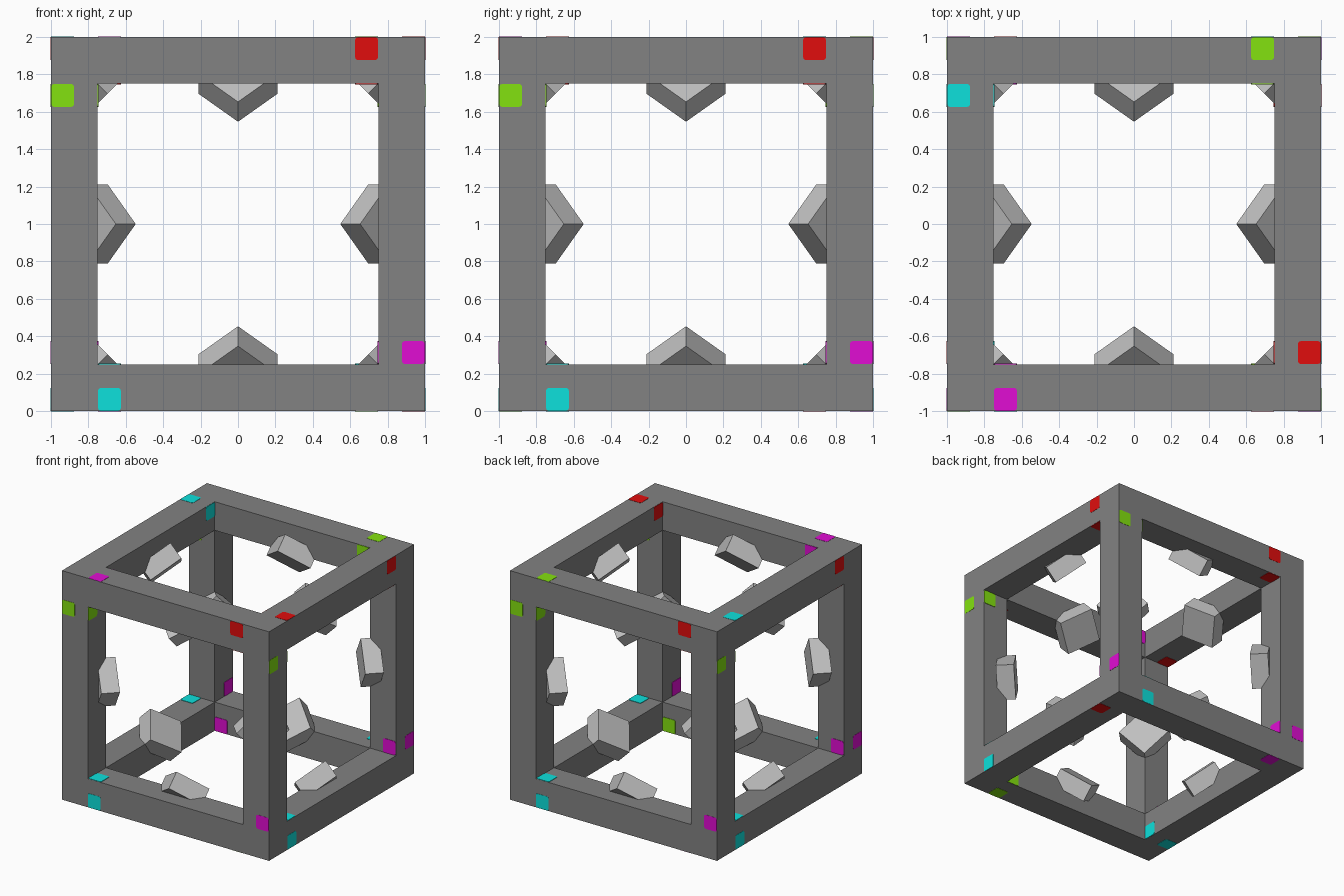
import bpy, bmesh
from mathutils import Vector, Matrix
from itertools import product

if "Cube" in bpy.data.objects:
    bpy.data.objects.remove(bpy.data.objects["Cube"])

X, Y, Z = Vector((1, 0, 0)), Vector((0, 1, 0)), Vector((0, 0, 1))
MID = Z.copy()  # centre of the cube


def material(name, rgb):
    m = bpy.data.materials.new(name)
    m.diffuse_color = (*rgb, 1)
    m.use_nodes = True
    m.node_tree.nodes["Principled BSDF"].inputs["Base Color"].default_value = m.diffuse_color
    return m


def finish(bm, name, mat):
    bmesh.ops.recalc_face_normals(bm, faces=bm.faces)
    me = bpy.data.meshes.new(name)
    bm.to_mesh(me)
    bm.free()
    me.materials.append(mat)
    ob = bpy.data.objects.new(name, me)
    bpy.context.collection.objects.link(ob)
    return ob


def frame_matrix(a, b, c, loc):
    m = Matrix((a, b, c)).transposed().to_4x4()
    m.translation = loc
    return m


def add_box(bm, a, b, c, loc, size, corner=0):
    """Box with local axes a, b, c; corner rounds the edges along c."""
    t = bmesh.new()
    bmesh.ops.create_cube(t, size=1, matrix=Matrix.Diagonal((*size, 1)))
    if corner:
        es = [e for e in t.edges if abs(e.verts[0].co.z - e.verts[1].co.z) > 1e-5]
        bmesh.ops.bevel(t, geom=es, offset=corner, segments=2, profile=0.5, affect='EDGES')
    t.transform(frame_matrix(a, b, c, loc))
    me = bpy.data.meshes.new("temp")
    t.to_mesh(me)
    t.free()
    bm.from_mesh(me)
    bpy.data.meshes.remove(me)


dark = material("dark grey", (0.223, 0.223, 0.223))
light = material("light grey", (0.527, 0.527, 0.527))
red = material("red", (0.753, 0.004, 0.004))
green = material("lime green", (0.231, 0.76, 0.005))
magenta = material("magenta", (0.753, 0.004, 0.658))
cyan = material("cyan", (0.004, 0.753, 0.716))

# Cube frame: skin of a 3x3x3 cell grid with the centre and face cells empty
cuts = (-1, -0.75, 0.75, 1)


def solid(c):
    return all(0 <= i <= 2 for i in c) and sum(i != 1 for i in c) >= 2


bm = bmesh.new()
for c in product(range(3), repeat=3):
    if not solid(c):
        continue
    for ax, d in product(range(3), (0, 1)):
        n = list(c)
        n[ax] += 2 * d - 1
        if solid(n):
            continue
        p, q = [k for k in range(3) if k != ax]
        vs = []
        for i, j in ((0, 0), (1, 0), (1, 1), (0, 1)):
            co = [0, 0, 0]
            co[ax], co[p], co[q] = cuts[c[ax] + d], cuts[c[p] + i], cuts[c[q] + j]
            vs.append(bm.verts.new(Vector(co) + MID))
        bm.faces.new(vs)
bmesh.ops.remove_doubles(bm, verts=bm.verts, dist=1e-4)
finish(bm, "cube_frame", dark)

# Square blocks turned on their corners, one at the middle of each beam
bm = bmesh.new()
for e, p, q in ((X, Y, Z), (Y, Z, X), (Z, X, Y)):
    for i, j in product((-1, 1), repeat=2):
        n = (p * i + q * j).normalized()
        a = (e + n.cross(e)).normalized()
        add_box(bm, a, n.cross(a), n, MID + 0.75 * (p * i + q * j), (0.3, 0.3, 0.15))
finish(bm, "edge_blocks", light)

# Coloured plates: four per side, each with a twin on the wall of the opening
sides = ((X, Z), (Y, Z), (-X, Z), (-Y, Z), (-Y, X), (Y, X))  # right, up of each side
for name, mat, rule in (
        ("red_plates", red, lambda u, v: (v, u)),
        ("green_plates", green, lambda u, v: (-u, v)),
        ("magenta_plates", magenta, lambda u, v: (u, -v)),
        ("cyan_plates", cyan, lambda u, v: (-v, -u))):
    bm = bmesh.new()
    for u, v in sides:
        n = u.cross(v)
        out, along = rule(u, v)
        base = MID + along * 0.6875
        for face, other, depth in ((n, out, 0.999), (-out, n, -0.749)):
            add_box(bm, along, face.cross(along), face,
                    base + other * 0.9375 + face * depth,
                    (0.122, 0.122, 0.006), corner=0.014)
    finish(bm, name, mat)
